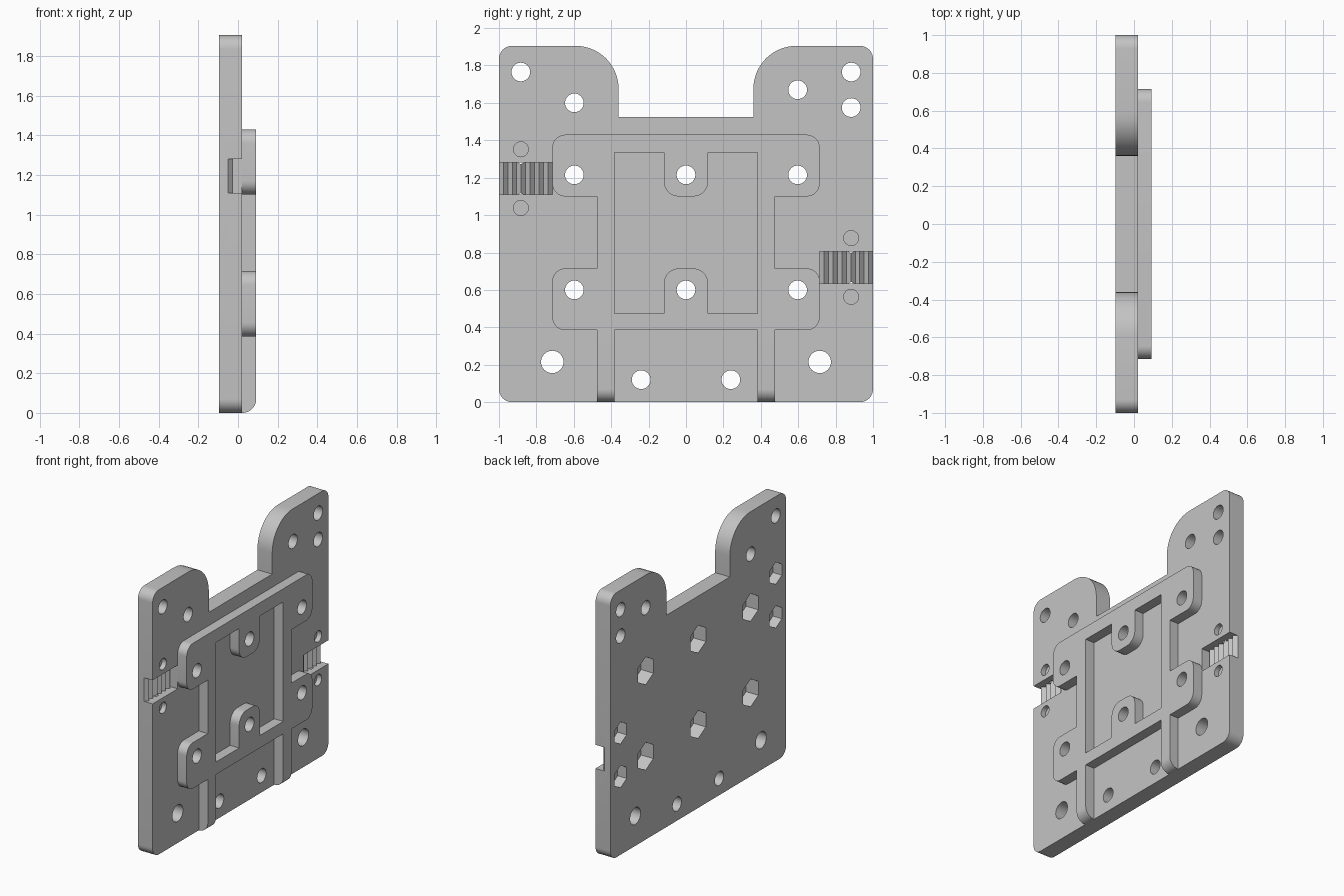
import bpy, bmesh, math
from mathutils import Vector

cube = bpy.data.objects.get("Cube")
if cube:
    bpy.data.objects.remove(cube, do_unlink=True)

grey = bpy.data.materials.new("plain grey")
grey.use_nodes = True
grey.diffuse_color = (0.55, 0.55, 0.55, 1)
grey.node_tree.nodes["Principled BSDF"].inputs["Base Color"].default_value = (0.55, 0.55, 0.55, 1)

BACK, MID, FACE = -0.097, 0.02, 0.092   # plate back, plate face, raised frame face
HEIGHT = 1.905


def rounded(corners, steps=10):
    """Polygon from (u, v, radius) corners, with each corner filleted."""
    out = []
    for i, (u, v, r) in enumerate(corners):
        p = Vector((u, v))
        if r == 0:
            out.append(p)
            continue
        a = (Vector(corners[i - 1][:2]) - p).normalized()
        b = (Vector(corners[(i + 1) % len(corners)][:2]) - p).normalized()
        centre = p + (a + b) * r            # right-angled corners
        for k in range(steps + 1):
            t = k / steps * math.pi / 2
            out.append(centre - b * r * math.cos(t) - a * r * math.sin(t))
    return out


def mirrored(half):
    """Close a half outline (y >= 0, listed in order) by mirroring it in y."""
    return half + [(-u, v, r) for u, v, r in reversed(half)]


def prism(name, points, lo, hi, axis="X"):
    """Extrude a 2D outline along one axis: X takes (y,z), Y (x,z), Z (x,y)."""
    place = {"X": lambda p, d: (d, p[0], p[1]),
             "Y": lambda p, d: (p[0], d, p[1]),
             "Z": lambda p, d: (p[0], p[1], d)}[axis]
    bm = bmesh.new()
    base = bm.faces.new([bm.verts.new(place(p, lo)) for p in points])
    new = bmesh.ops.extrude_face_region(bm, geom=[base])["geom"]
    shift = Vector(place((0, 0), hi - lo))
    bmesh.ops.translate(bm, vec=shift, verts=[v for v in new if isinstance(v, bmesh.types.BMVert)])
    bmesh.ops.recalc_face_normals(bm, faces=bm.faces)
    mesh = bpy.data.meshes.new(name)
    bm.to_mesh(mesh)
    bm.free()
    mesh.materials.append(grey)
    ob = bpy.data.objects.new(name, mesh)
    bpy.context.collection.objects.link(ob)
    return ob


def ring(y, z, r, sides):
    """Regular polygon with a point at the top."""
    return [(y + r * math.sin(2 * math.pi * k / sides),
             z + r * math.cos(2 * math.pi * k / sides)) for k in range(sides)]


def cut(ob, cutters):
    """Subtract the cutters, bake the result and discard them."""
    for c in cutters:
        c.hide_render = True
        mod = ob.modifiers.new("cut", "BOOLEAN")
        mod.operation, mod.solver, mod.object = "DIFFERENCE", "EXACT", c
    deps = bpy.context.evaluated_depsgraph_get()
    mesh = bpy.data.meshes.new_from_object(ob.evaluated_get(deps))
    ob.modifiers.clear()
    ob.data = mesh
    for c in cutters:
        bpy.data.objects.remove(c, do_unlink=True)


def hole(y, z, r, lo=-0.2, hi=0.2, sides=32):
    return prism("hole_cutter", ring(y, z, r, sides), lo, hi)


def belt_slot(side, z0, z1):
    """Open slot at a side edge with a saw-toothed floor."""
    deep, tip, teeth = -0.05, -0.025, 6
    start, pitch = 0.715, 0.285 / 6
    pts = [(0.05, 1.05), (0.05, start)]
    for k in range(teeth):
        pts += [(deep, start + k * pitch), (tip, start + (k + 0.5) * pitch)]
    pts += [(deep, 1.0), (deep, 1.05)]
    return prism("slot_cutter", [(x, y * side) for x, y in pts], z0, z1, "Z")


# Back plate with rounded ears and a top notch
plate = prism("back_plate", rounded(mirrored([
    (1, 0, 0.07), (1, HEIGHT, 0.07), (0.36, HEIGHT, 0.23), (0.36, 1.525, 0)])), BACK, MID)

# Raised frame with four arms
frame = prism("raised_frame", rounded(mirrored([
    (0.475, 0.385, 0), (0.715, 0.385, 0.07), (0.715, 0.715, 0.07), (0.475, 0.715, 0),
    (0.475, 1.10, 0), (0.715, 1.10, 0.07), (0.715, 1.43, 0.07)])), MID, FACE)

# Frame window, leaving a bolt tab at the top and bottom
window = prism("window_cutter", rounded(mirrored([
    (0.118, 0.715, 0.08), (0.118, 0.475, 0), (0.383, 0.475, 0),
    (0.383, 1.335, 0), (0.118, 1.335, 0), (0.118, 1.10, 0.08)])), 0, 0.2)

# Bolt holes through the frame, with nut pockets behind
bolts = [(y, z) for y in (-0.597, 0, 0.597) for z in (0.6, 1.215)]
cut(frame, [window] + [hole(y, z, 0.05) for y, z in bolts])
cutters = [hole(y, z, 0.05) for y, z in bolts]
cutters += [hole(y, z, 0.1, -0.2, 0.0, 6) for y, z in bolts]

# Mounting holes in the plate
for y, z in [(-0.883, 1.765), (-0.597, 1.6), (0.597, 1.67), (0.883, 1.765),
             (0.883, 1.575), (-0.24, 0.12), (0.24, 0.12)]:
    cutters.append(hole(y, z, 0.05))
cutters += [hole(y, 0.215, 0.06) for y in (-0.715, 0.715)]

# Belt clamps: toothed slot, two blind screw holes and nut pockets
for side, z in ((-1, 1.195), (1, 0.72)):
    cutters.append(belt_slot(side, z - 0.085, z + 0.085))
    for dz in (-0.157, 0.157):
        cutters.append(hole(side * 0.883, z + dz, 0.04, -0.015, 0.2))
        cutters.append(hole(side * 0.883, z + dz, 0.08, -0.2, -0.025, 6))
cut(plate, cutters)

# Ribs running to the bottom edge, rounded at the foot
parts = [plate, frame]
foot = rounded([(MID, 0, 0), (FACE, 0, 0.07), (FACE, 0.385, 0), (MID, 0.385, 0)])
for name, y0, y1 in (("left_rib", 0.383, 0.475), ("right_rib", -0.475, -0.383)):
    parts.append(prism(name, foot, y0, y1, "Y"))

# Smooth the curved walls and keep the edges sharp
bpy.ops.object.select_all(action="DESELECT")
for ob in parts:
    ob.select_set(True)
bpy.context.view_layer.objects.active = plate
bpy.ops.object.shade_smooth_by_angle(angle=math.radians(30))
